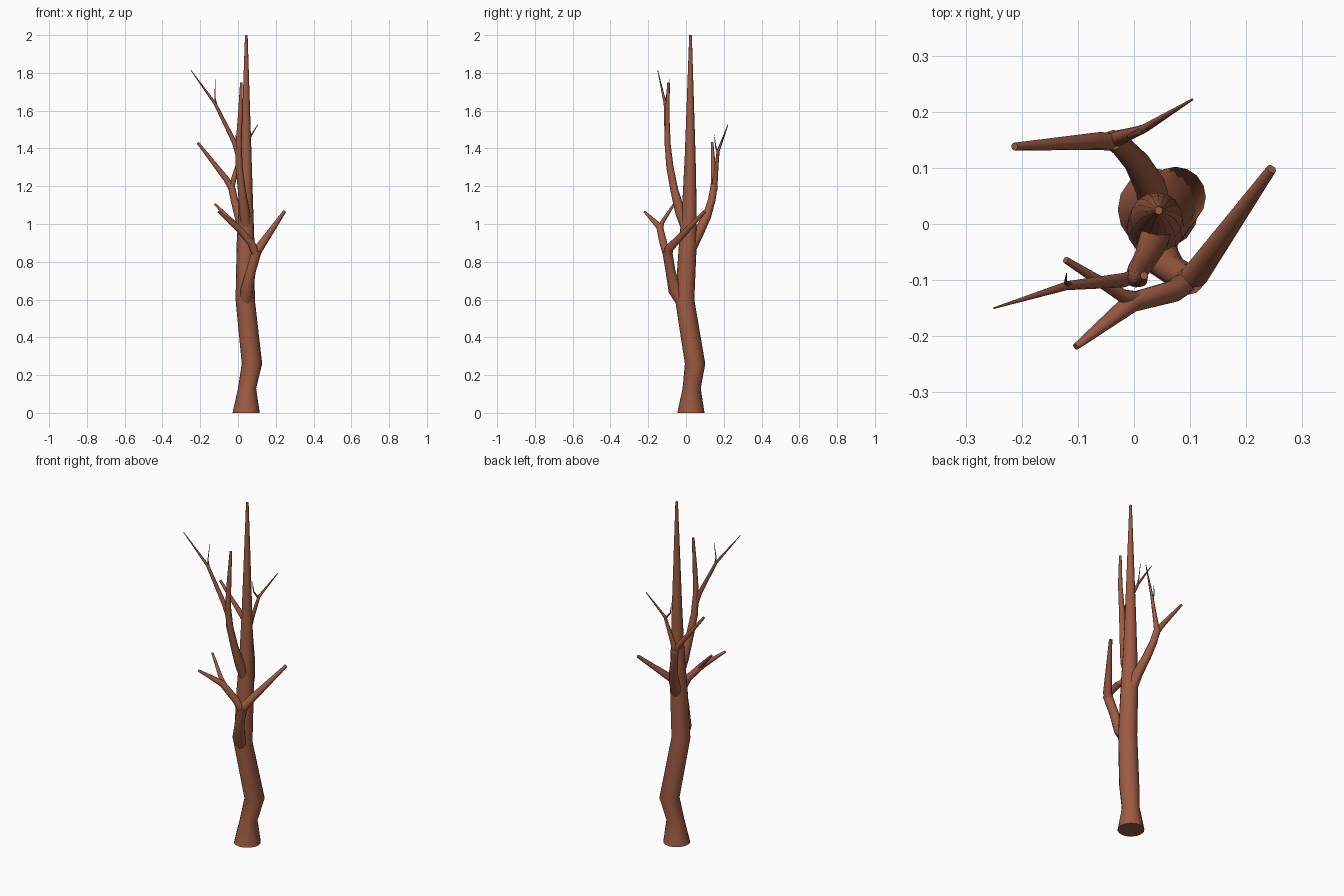
import bpy, bmesh, math
from mathutils import Vector

bark = bpy.data.materials.new("bark")
bark.diffuse_color = (0.34, 0.105, 0.055, 1)
UP = Vector((0, 0, 1))


def limb(name, pts, sides=12, level=False):
    """Capped tapered tube through points (x, y, z, radius)."""
    bm = bmesh.new()
    pos = [Vector(p[:3]) for p in pts]
    rings = []
    for i, p in enumerate(pts):
        before = (pos[i] - pos[i - 1]).normalized() if i else Vector()
        after = (pos[i + 1] - pos[i]).normalized() if i < len(pts) - 1 else Vector()
        tangent = UP if level else (before + after).normalized()
        q = UP.rotation_difference(tangent)
        ring = []
        for k in range(sides):
            a = 2 * math.pi * k / sides
            ring.append(bm.verts.new(pos[i] + q @ Vector((math.cos(a), math.sin(a), 0)) * p[3]))
        rings.append(ring)
    for a, b in zip(rings, rings[1:]):
        for k in range(sides):
            n = (k + 1) % sides
            bm.faces.new((a[k], a[n], b[n], b[k]))
    bm.faces.new(rings[0][::-1])
    bm.faces.new(rings[-1])
    mesh = bpy.data.meshes.new(name)
    bm.to_mesh(mesh)
    bm.free()
    mesh.materials.append(bark)
    ob = bpy.data.objects.new(name, mesh)
    bpy.context.collection.objects.link(ob)
    bpy.context.view_layer.objects.active = ob
    ob.select_set(True)
    bpy.ops.object.shade_smooth_by_angle(angle=math.radians(50))
    ob.select_set(False)


# Trunk: flared foot, two bends, long straight spire
limb("trunk", [(.043, .026, 0, .072), (.048, .03, .13, .048), (.074, .048, .26, .054),
               (.038, -.007, .6, .051), (.04, .01, .9, .047), (.042, .018, 1.1, .038),
               (.043, .022, 1.35, .029), (.044, .024, 2, .007)], 16, True)

# Low front branch with right arm and forked left arm
limb("front_branch", [(.04, .0, .55, .03), (.047, -.06, .65, .034), (.068, -.082, .75, .026),
                      (.1, -.1, .86, .026)])
limb("front_right_arm", [(.088, -.095, .82, .02), (.11, -.09, .87, .024), (.245, .098, 1.065, .009)])
limb("front_left_arm", [(.098, -.1, .83, .02), (.07, -.12, .9, .02), (-.005, -.14, .985, .018),
                        (-.104, -.219, 1.065, .006)])
limb("front_left_fork", [(.02, -.135, .96, .013), (-.02, -.128, 1.005, .012), (-.122, -.064, 1.105, .006)])

# Back branch with left arm and thin twigs
limb("back_branch", [(.04, .02, .86, .03), (.03, .065, .95, .028), (.005, .11, 1.04, .023),
                     (-.02, .137, 1.13, .02), (-.037, .15, 1.21, .018)])
limb("back_left_arm", [(-.025, .145, 1.17, .016), (-.06, .148, 1.235, .016), (-.213, .138, 1.43, .007)])
limb("back_right_arm", [(-.036, .15, 1.18, .016), (-.02, .156, 1.25, .013), (.0, .163, 1.32, .01),
                        (.018, .17, 1.385, .008), (.104, .222, 1.525, .002)], 8)
limb("back_twig", [(.016, .168, 1.375, .006), (-.008, .157, 1.41, .004), (-.012, .15, 1.47, .001)], 6)

# High front branch with upright leader, long left arm and twig
limb("upper_branch", [(.045, .01, .95, .026), (.035, -.03, 1.06, .027), (.02, -.062, 1.18, .021),
                      (.006, -.085, 1.3, .019), (.003, -.097, 1.42, .016), (.012, -.1, 1.58, .012),
                      (.018, -.092, 1.75, .007)])
limb("upper_left_arm", [(.008, -.09, 1.34, .014), (-.018, -.1, 1.43, .013), (-.12, -.11, 1.635, .008),
                        (-.25, -.15, 1.815, .0015)], 8)
limb("upper_twig", [(-.113, -.109, 1.62, .006), (-.122, -.105, 1.67, .003), (-.12, -.088, 1.765, .001)], 6)
